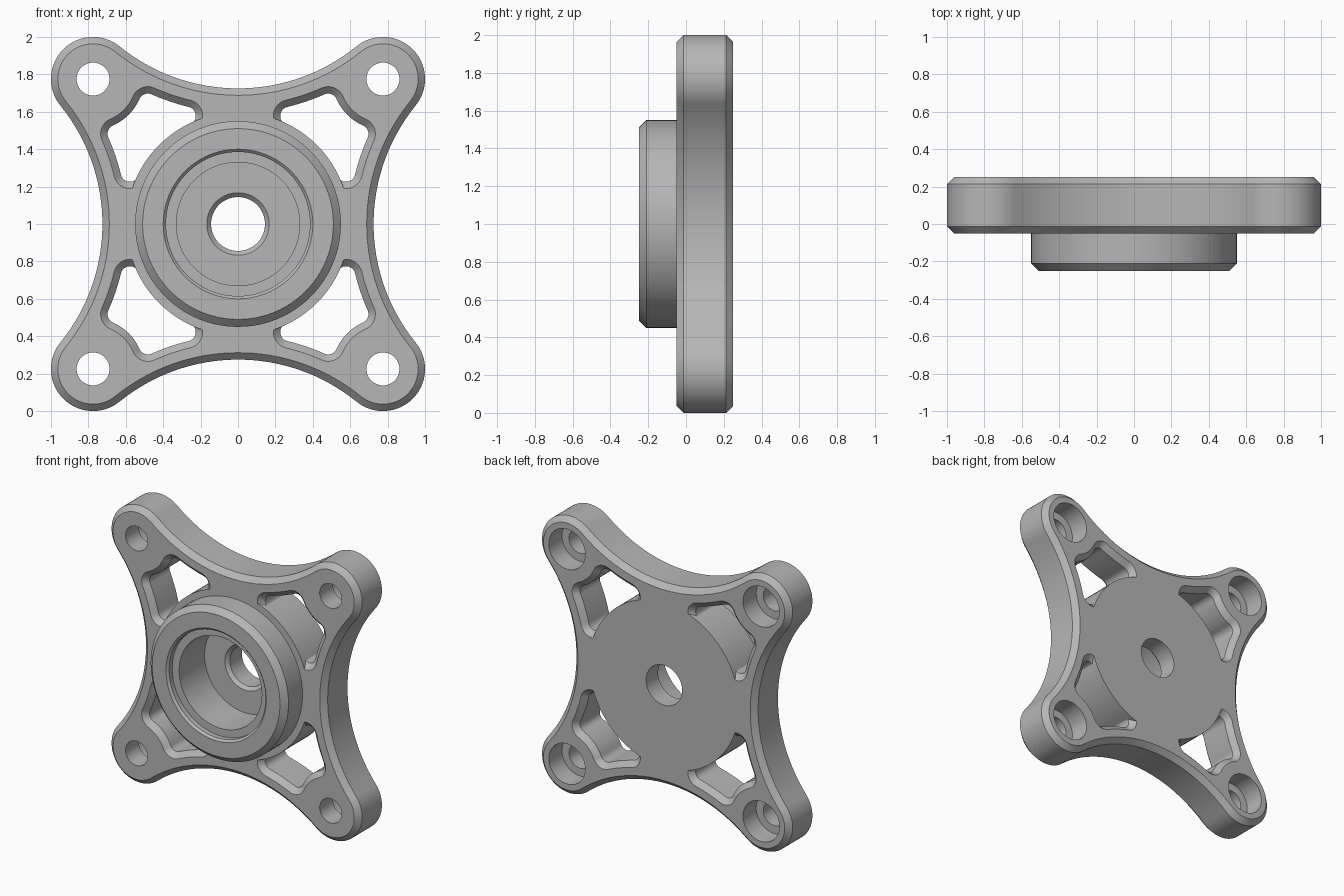
import bpy, bmesh, math
from mathutils import Vector

if "Cube" in bpy.data.objects:
    bpy.data.objects.remove(bpy.data.objects["Cube"])

TAU = 2 * math.pi
CHAMFER = 0.037
Y_FRONT, Y_BACK = -0.05, 0.25       # plate thickness
SIDE_C, SIDE_R = 1.7295, 1.0045     # concave plate sides
CORNER_R, HOLE = 0.225, 0.775       # corner lobes and bolt positions

metal = bpy.data.materials.new("grey_metal")
metal.diffuse_color = (0.47, 0.47, 0.47, 1)
metal.use_nodes = True
metal.node_tree.nodes["Principled BSDF"].inputs["Base Color"].default_value = metal.diffuse_color


def meet(c0, r0, c1, r1, near):
    """Intersection of two circles closest to a point."""
    d = c1 - c0
    a = (d.length_squared + r0 * r0 - r1 * r1) / (2 * d.length)
    h = math.sqrt(r0 * r0 - a * a)
    u = d.normalized()
    side = Vector((-u.y, u.x)) * h
    return min((c0 + u * a + side, c0 + u * a - side), key=lambda p: (p - near).length)


def arc(c, r, a0, sweep, n):
    return [c + r * Vector((math.cos(a0 + sweep * i / n), math.sin(a0 + sweep * i / n)))
            for i in range(n)]


def angle(v):
    return math.atan2(v.y, v.x)


def ring(circles, f, grow, near, n):
    """Closed loop of concave arcs joined by tangent rounded corners, offset by grow."""
    k = len(circles)
    corners = [meet(circles[i][0], circles[i][1] + f,
                    circles[(i + 1) % k][0], circles[(i + 1) % k][1] + f, near(i))
               for i in range(k)]
    pts = []
    for i, c in enumerate(corners):
        nxt, r = circles[(i + 1) % k]
        a0, a1 = angle(circles[i][0] - c), angle(nxt - c)
        pts += arc(c, f + grow, a0, (a1 - a0) % TAU, n)
        b0, b1 = angle(c - nxt), angle(corners[(i + 1) % k] - nxt)
        pts += arc(nxt, r - grow, b0, (b1 - b0 + math.pi) % TAU - math.pi, n)
    return pts


def loft(name, sections):
    """Solid through equal-length loops, given as (y, points)."""
    bm = bmesh.new()
    loops = [[bm.verts.new((p.x, y, p.y + 1)) for p in pts] for y, pts in sections]
    n = len(loops[0])
    for a, b in zip(loops, loops[1:]):
        for i in range(n):
            bm.faces.new((a[i], a[(i + 1) % n], b[(i + 1) % n], b[i]))
    bm.faces.new(loops[0])
    bm.faces.new(loops[-1])
    bmesh.ops.recalc_face_normals(bm, faces=bm.faces)
    me = bpy.data.meshes.new(name)
    bm.to_mesh(me)
    bm.free()
    me.materials.append(metal)
    ob = bpy.data.objects.new(name, me)
    bpy.context.collection.objects.link(ob)
    return ob


def turned(name, profile, at=(0, 0), n=96):
    """Round solid along y from (y, radius) pairs."""
    return loft(name, [(y, arc(Vector(at), r, 0, TAU, n)) for y, r in profile])


def combine(target, tool, operation):
    mod = target.modifiers.new(tool.name, 'BOOLEAN')
    mod.operation, mod.solver, mod.object = operation, 'EXACT', tool
    bpy.context.view_layer.objects.active = target
    bpy.ops.object.modifier_apply(modifier=mod.name)
    bpy.data.objects.remove(tool)


# Four-lobed plate with chamfered rims
sides = [(Vector(c), SIDE_R) for c in
         ((SIDE_C, 0), (0, SIDE_C), (-SIDE_C, 0), (0, -SIDE_C))]
lobes = [Vector(c) for c in ((HOLE, HOLE), (-HOLE, HOLE), (-HOLE, -HOLE), (HOLE, -HOLE))]


def outline(inset):
    return ring(sides, CORNER_R, -inset, lambda i: lobes[i], 32)


plate = loft("mounting_plate", [
    (Y_FRONT, outline(CHAMFER)), (Y_FRONT + CHAMFER, outline(0)),
    (Y_BACK - CHAMFER, outline(0)), (Y_BACK, outline(CHAMFER))])

# Windows between hub, sides and bolt lobes
bounds = [(Vector((0, 0)), 0.59), (Vector((SIDE_C, 0)), SIDE_R + 0.13),
          (Vector((HOLE, HOLE)), 0.27), (Vector((0, SIDE_C)), SIDE_R + 0.13)]


def window(grow, turn):
    pts = ring(bounds, 0.05, grow, lambda i: Vector((0.45, 0.45)), 12)
    c, s = round(math.cos(turn)), round(math.sin(turn))
    return [Vector((c * p.x - s * p.y, s * p.x + c * p.y)) for p in pts]


for k in range(4):
    t = k * math.pi / 2
    e = 0.02
    cutter = loft("window_cutter", [
        (Y_FRONT - e, window(CHAMFER + e, t)), (Y_FRONT + CHAMFER, window(0, t)),
        (Y_BACK - CHAMFER, window(0, t)), (Y_BACK + e, window(CHAMFER + e, t))])
    combine(plate, cutter, 'DIFFERENCE')

# Central disc and raised hub
hub = turned("hub", [(-0.25, 0.51), (-0.21, 0.55), (Y_FRONT, 0.55),
                     (Y_FRONT, 0.597), (Y_BACK, 0.597)])
combine(plate, hub, 'UNION')

# Stepped bore with seat, deep pocket and shaft hole
bore = turned("bore_cutter", [(-0.27, 0.42), (-0.235, 0.385), (-0.2, 0.385), (-0.2, 0.33),
                              (0.09, 0.33), (0.09, 0.167), (0.113, 0.144), (0.3, 0.144)])
combine(plate, bore, 'DIFFERENCE')

# Bolt holes, counterbored from the back
for c in lobes:
    bolt = turned("bolt_cutter", [(-0.1, 0.088), (0.1, 0.088), (0.1, 0.145), (0.3, 0.145)],
                  at=c, n=48)
    combine(plate, bolt, 'DIFFERENCE')

# Smooth round walls, crisp edges
bpy.ops.object.select_all(action='DESELECT')
plate.select_set(True)
bpy.context.view_layer.objects.active = plate
bpy.ops.object.shade_smooth_by_angle(angle=math.radians(30))
